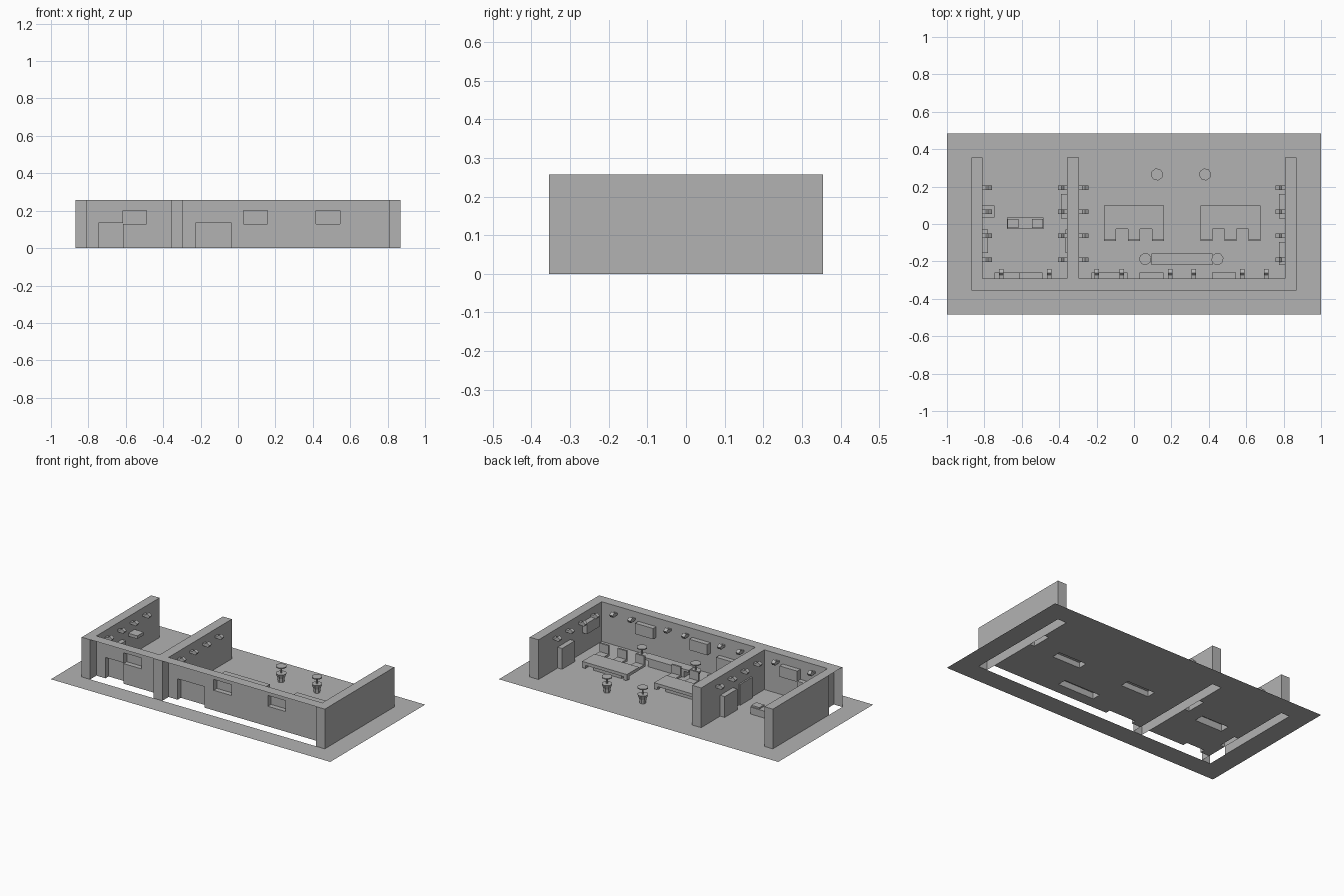
import bpy, bmesh, math
from mathutils import Matrix, Vector

if "Cube" in bpy.data.objects:
    bpy.data.objects.remove(bpy.data.objects["Cube"])

grey = bpy.data.materials.new("plain grey")
grey.diffuse_color = (0.45, 0.45, 0.45, 1)
grey.use_nodes = True
grey.node_tree.nodes["Principled BSDF"].inputs["Base Color"].default_value = grey.diffuse_color


def finish(name, bm):
    me = bpy.data.meshes.new(name)
    bm.to_mesh(me)
    bm.free()
    me.materials.append(grey)
    ob = bpy.data.objects.new(name, me)
    bpy.context.collection.objects.link(ob)
    return ob


def sheet(name, u, v, holes, place):
    """Flat panel with rectangular holes (u0, u1, v0, v1)."""
    us = sorted({*u, *[c for h in holes for c in h[:2]]})
    vs = sorted({*v, *[c for h in holes for c in h[2:]]})
    bm = bmesh.new()
    for a, b in zip(us, us[1:]):
        for c, d in zip(vs, vs[1:]):
            m, n = (a + b) / 2, (c + d) / 2
            if any(h[0] < m < h[1] and h[2] < n < h[3] for h in holes):
                continue
            bm.faces.new([bm.verts.new(place(*p)) for p in ((a, c), (b, c), (b, d), (a, d))])
    bmesh.ops.remove_doubles(bm, verts=bm.verts, dist=1e-5)
    bmesh.ops.dissolve_limit(bm, angle_limit=0.01, verts=bm.verts, edges=bm.edges)
    return finish(name, bm)


def box(name, x, y, z, skip=()):
    """Box from ranges; skip lists open sides such as '-z'."""
    bm = bmesh.new()
    bmesh.ops.create_cube(bm, size=1)
    for p in bm.verts:
        p.co = [r[0] if c < 0 else r[1] for c, r in zip(p.co, (x, y, z))]
    bm.normal_update()
    dirs = {s + a: Vector([(1 if s == '+' else -1) * (a == k) for k in 'xyz']) for s in '+-' for a in 'xyz'}
    gone = [f for f in bm.faces if any(f.normal.dot(dirs[k]) > 0.9 for k in skip)]
    bmesh.ops.delete(bm, geom=gone, context='FACES')
    return finish(name, bm)


H = 0.257
F0, F1 = -0.355, -0.291      # front wall, outer and inner
L0, L1 = -0.87, -0.81        # left wall
M0, M1 = -0.357, -0.293      # dividing wall
R0, R1 = 0.807, 0.87         # right wall
CAB, P0, P1 = 0.135, 0.13, 0.2

front_cabs = [(-0.745, -0.615), (-0.228, -0.035)]
front_pics = [(-0.615, -0.488), (0.03, 0.158), (0.417, 0.545)]
side_cabs = [((M0 - 0.032, M0), (0.03, 0.16), '+x'),
             ((R0 - 0.032, R0), (0.03, 0.16), '+x'),
             ((L1, L1 + 0.03), (-0.155, -0.03), '-x')]
tables = [0.0, 0.515]

# floor with openings under the walls and fittings
holes = [(L0, L1, F0, 0.355), (M0, M1, F0, 0.355), (R0, R1, F0, 0.355), (L0, R1, F0, F1)]
holes += [(a, b, F1, F1 + 0.032) for a, b in front_cabs]
holes += [(*x, *y) for x, y, s in side_cabs]
holes += [(c - 0.1, c + 0.1, 0.005, 0.065) for c in tables]
holes += [(0.125, 0.385, -0.217, -0.16), (-0.68, -0.484, -0.028, 0.034)]
sheet("floor", (-1, 1), (-0.485, 0.485), holes, lambda u, v: (u, v, 0))

# walls
box("left_wall", (L0, L1), (F0, 0.355), (0, H), ('-z', '-x'))
sheet("left_wall_outside", (-0.22, 0.355), (0, H), [], lambda u, v: (L0, u, v))
box("dividing_wall", (M0, M1), (F0, 0.355), (0, H), ('-z',))
box("right_wall", (R0, R1), (F0, 0.355), (0, H), ('-z',))
wall_holes = [(a, b, 0, CAB) for a, b in front_cabs] + [(a, b, P0, P1) for a, b in front_pics]
for n, (a, b) in enumerate([(L1, M0), (M1, R0)]):
    own = [h for h in wall_holes if a < h[0] < b]
    sheet(f"front_wall_{n}", (a, b), (0, H), own, lambda u, v: (u, F1, v))
    sheet(f"front_wall_cap_{n}", (a, b), (F0, F1), [], lambda u, v: (u, v, H))

# cabinets and wall screens
for x in front_cabs:
    box("front_cabinet", x, (F1, F1 + 0.032), (0, CAB), ('-z', '-y'))
for x in front_pics:
    box("front_screen", x, (F1, F1 + 0.032), (P0, P1), ('-y',))
for x, y, s in side_cabs:
    box("side_cabinet", x, y, (0, CAB), ('-z', s))
box("right_screen", (R0 - 0.032, R0), (-0.22, -0.095), (P0, P1), ('+x',))
box("dividing_wall_panel", (M0 - 0.01, M0), (-0.155, -0.03), (0, CAB), ('-z', '+x'))
box("left_screen", (L1, L1 + 0.065), (0.035, 0.1), (P0, 0.15), ('-x',))


# spotlights: a tilted profile reaching out from the wall
def spotlight(x, y, angle):
    bm = bmesh.new()
    prof = [(0, 0.203), (0, 0.215), (0.018, 0.217), (0.03, 0.228), (0.05, 0.214), (0.04, 0.198)]
    f = bm.faces.new([bm.verts.new((d, -0.012, z)) for d, z in prof])
    ext = bmesh.ops.extrude_face_region(bm, geom=[f])
    vs = [g for g in ext['geom'] if isinstance(g, bmesh.types.BMVert)]
    bmesh.ops.translate(bm, vec=(0, 0.024, 0), verts=vs)
    bmesh.ops.recalc_face_normals(bm, faces=bm.faces)
    bm.transform(Matrix.Translation((x, y, 0)) @ Matrix.Rotation(angle, 4, 'Z'))
    finish("spotlight", bm)


for y in (0.195, 0.066, -0.063, -0.19):
    for x, a in ((L1, 0), (M0, math.pi), (M1, 0), (R0, math.pi)):
        spotlight(x, y, a)
for x in (-0.71, -0.452, -0.198, -0.065, 0.193, 0.32, 0.578, 0.706):
    spotlight(x, F1, math.pi / 2)

# display tables with pedestal, end feet and three chairs each
for c in tables:
    box("table_top", (c - 0.16, c + 0.16), (-0.028, 0.098), (0.035, 0.055))
    box("table_pedestal", (c - 0.1, c + 0.1), (0.005, 0.065), (0, 0.035), ('-z', '+z'))
    for s in (-1, 1):
        xs = sorted((c + s * 0.16, c + s * 0.135))
        box("table_foot", xs, (0.07, 0.098), (0.015, 0.035))
    for k in (-0.128, 0, 0.128):
        x = (c + k - 0.032, c + k + 0.032)
        box("chair_seat", x, (-0.08, -0.028), (0.035, 0.05))
        box("chair_back", x, (-0.092, -0.08), (0.035, 0.105))

# long counter
box("counter_top", (0.093, 0.42), (-0.22, -0.157), (0.04, 0.055))
box("counter_base", (0.125, 0.385), (-0.217, -0.16), (0, 0.04), ('-z', '+z'))

# low desk in the small room
box("desk", (-0.68, -0.484), (-0.028, 0.034), (0, 0.045), ('-z',))
for x in ((-0.675, -0.618), (-0.545, -0.487)):
    box("desk_block", x, (-0.022, 0.028), (0.045, 0.055), ('-z',))


# swivel stools: base, bowl seat, thin stem and flat top
def drum(name, x, y, z0, z1, r0, r1):
    bm = bmesh.new()
    bmesh.ops.create_cone(bm, cap_ends=True, segments=8, radius1=r0, radius2=r1, depth=z1 - z0,
                          matrix=Matrix.Translation((x, y, (z0 + z1) / 2)) @ Matrix.Rotation(0.2, 4, 'Z'))
    finish(name, bm)


for x, y in ((0.123, 0.265), (0.38, 0.265), (0.06, -0.187), (0.446, -0.187)):
    drum("stool_base", x, y, 0, 0.025, 0.02, 0.022)
    drum("stool_seat", x, y, 0.025, 0.055, 0.022, 0.033)
    drum("stool_stem", x, y, 0.055, 0.095, 0.005, 0.005)
    drum("stool_top", x, y, 0.095, 0.101, 0.033, 0.033)
